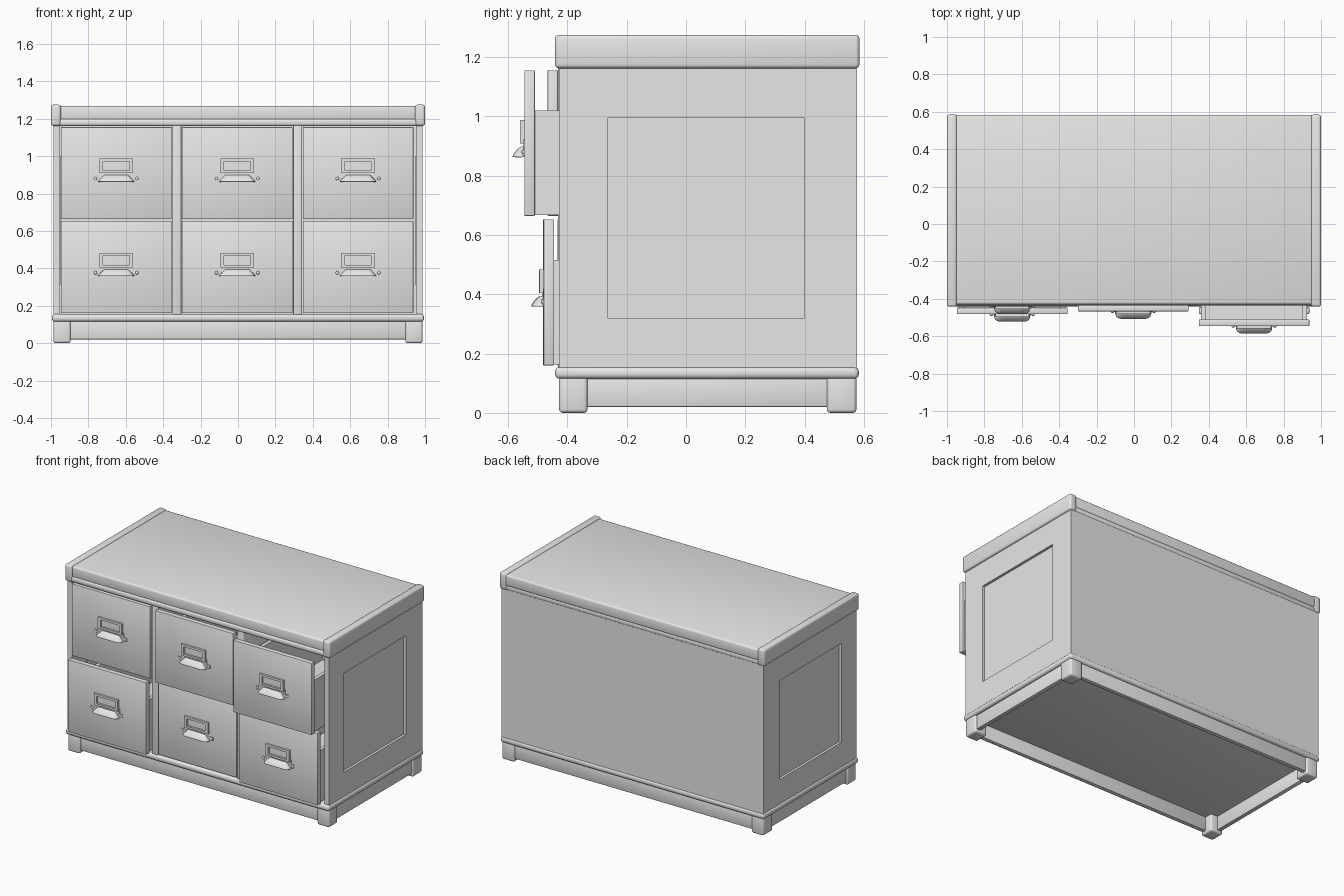
import bpy, bmesh, math

if "Cube" in bpy.data.objects:
    bpy.data.objects.remove(bpy.data.objects["Cube"])

mat = bpy.data.materials.new("light_grey")
mat.diffuse_color = (0.8, 0.8, 0.8, 1)
mat.use_nodes = True
mat.node_tree.nodes["Principled BSDF"].inputs["Base Color"].default_value = mat.diffuse_color


def finish(name, bm):
    bmesh.ops.recalc_face_normals(bm, faces=bm.faces)
    me = bpy.data.meshes.new(name)
    bm.to_mesh(me)
    bm.free()
    me.materials.append(mat)
    ob = bpy.data.objects.new(name, me)
    bpy.context.collection.objects.link(ob)
    bpy.ops.object.select_all(action='DESELECT')
    ob.select_set(True)
    bpy.context.view_layer.objects.active = ob
    bpy.ops.object.shade_smooth_by_angle(angle=math.radians(35))
    return ob


def add_box(bm, x0, x1, y0, y1, z0, z1):
    vs = [bm.verts.new((x, y, z)) for x in (x0, x1) for y in (y0, y1) for z in (z0, z1)]
    for f in ((0, 1, 3, 2), (4, 6, 7, 5), (0, 4, 5, 1), (2, 3, 7, 6), (0, 2, 6, 4), (1, 5, 7, 3)):
        bm.faces.new([vs[i] for i in f])


def box(name, *dims, bevel=0.0, seg=3):
    bm = bmesh.new()
    add_box(bm, *dims)
    if bevel:
        bmesh.ops.bevel(bm, geom=bm.edges[:], offset=bevel, segments=seg,
                        profile=0.5, affect='EDGES')
    return finish(name, bm)


def boxes(name, dims):
    bm = bmesh.new()
    for d in dims:
        add_box(bm, *d)
    return finish(name, bm)


F, B = -0.428, 0.577   # front and back of the carcass

# Base: bead, aprons and feet
box("base_bead", -0.995, 0.995, -0.442, 0.583, 0.115, 0.155, bevel=0.015)
for s, n in ((-1, "front"), (1, "back")):
    y = -0.40 if s < 0 else 0.55
    box(n + "_apron", -0.95, 0.95, y - 0.015, y + 0.015, 0.02, 0.125, bevel=0.005, seg=2)
for s, n in ((-1, "left"), (1, "right")):
    box(n + "_apron", s * 0.96 - 0.015, s * 0.96 + 0.015, -0.40, 0.55, 0.02, 0.125, bevel=0.005, seg=2)
    x0, x1 = sorted((s * 0.895, s * 0.987))
    box(n + "_front_foot", x0, x1, F, -0.332, 0, 0.125, bevel=0.012)
    box(n + "_back_foot", x0, x1, 0.475, B - 0.002, 0, 0.125, bevel=0.012)

# Sides: framed with a recessed panel
for s, n in ((-1, "left"), (1, "right")):
    a, b = sorted((s * 0.953, s * 0.987))
    boxes(n + "_side_frame", [(a, b, F, -0.265, 0.15, 1.17), (a, b, 0.40, B, 0.15, 1.17),
                              (a, b, -0.265, 0.40, 0.15, 0.32), (a, b, -0.265, 0.40, 0.995, 1.17)])
    a, b = sorted((s * 0.95, s * 0.970))
    box(n + "_side_panel", a, b, -0.27, 0.405, 0.31, 1.0)
box("back_panel", -0.985, 0.985, 0.55, B, 0.15, 1.17)
for n, x in (("left", -0.327), ("right", 0.319)):
    box(n + "_divider", x - 0.024, x + 0.024, F - 0.004, 0.55, 0.15, 1.17, bevel=0.006)

# Top: bead, slab and raised side rails
box("top_bead", -0.99, 0.99, -0.437, 0.581, 1.16, 1.20, bevel=0.014)
box("top_slab", -0.96, 0.96, -0.430, 0.583, 1.19, 1.267, bevel=0.012)
for s, n in ((-1, "left"), (1, "right")):
    a, b = sorted((s * 0.947, s * 1.0))
    box(n + "_top_rail", a, b, -0.442, 0.585, 1.162, 1.275, bevel=0.013)


def pull(name, cx, y, z):
    # cup pull: lofted rounded rings, open underneath
    bm = bmesh.new()
    prev = None
    for h, w, d in ((0, 0.097, 0.040), (0.006, 0.094, 0.038), (0.018, 0.082, 0.030), (0.028, 0.072, 0.020), (0.035, 0.064, 0.010)):
        r = min(d, 0.03)
        pts = [(-w, 0)]
        for k in range(5):
            t = math.pi / 2 * k / 4
            pts.append((-w + r - r * math.cos(t), -(d - r) - r * math.sin(t)))
        pts += [(-px, py) for px, py in reversed(pts)]
        ring = [bm.verts.new((cx + px, y + py, z + h)) for px, py in pts]
        if prev:
            for i in range(len(ring) - 1):
                bm.faces.new((prev[i], prev[i + 1], ring[i + 1], ring[i]))
        prev = ring
    bm.faces.new(prev)
    bmesh.ops.remove_doubles(bm, verts=bm.verts, dist=1e-5)
    ob = finish(name, bm)
    m = ob.modifiers.new("thickness", 'SOLIDIFY')
    m.thickness = 0.004


def drawer(name, x0, x1, z0, z1, y):
    cx, m = (x0 + x1) / 2, z0 + 0.20
    back = y + 0.93
    box(name + "_front", x0, x1, y, y + 0.035, z0, z1, bevel=0.003, seg=2)
    a, b, t = x0 + 0.012, x1 - 0.012, z0 + 0.355
    boxes(name + "_box", [(a, a + 0.025, y + 0.03, back, z0 + 0.003, t),
                          (b - 0.025, b, y + 0.03, back, z0 + 0.003, t),
                          (a + 0.025, b - 0.025, y + 0.03, back, z0 + 0.003, z0 + 0.02),
                          (a + 0.025, b - 0.025, back - 0.025, back, z0 + 0.02, t)])
    # label frame with card and lower ears
    w, h, p = 0.090, 0.070, y - 0.014
    boxes(name + "_label_frame", [
        (cx - w, cx - h, p, y, m + 0.045, m + 0.123), (cx + h, cx + w, p, y, m + 0.045, m + 0.123),
        (cx - h, cx + h, p, y, m + 0.108, m + 0.123), (cx - h, cx + h, p, y, m + 0.045, m + 0.058)])
    boxes(name + "_pull_plate", [(cx - 0.097, cx + 0.097, y - 0.003, y, m + 0.005, m + 0.06),
                                 (cx - 0.122, cx + 0.122, y - 0.004, y, m + 0.004, m + 0.028)])
    for s in (-1, 1):
        bm = bmesh.new()
        bmesh.ops.create_uvsphere(bm, u_segments=12, v_segments=8, radius=0.009)
        for v in bm.verts:
            v.co = (cx + s * 0.111 + v.co.x, y - 0.004 + v.co.y * 0.6, m + 0.016 + v.co.z)
        finish(name + "_screw", bm)
    pull(name + "_cup_pull", cx, y, m)


# Drawers, each pulled out by its own amount
cols = (("left", -0.947, -0.355), ("middle", -0.299, 0.291), ("right", 0.347, 0.937))
rows = (("lower", 0.160, 0.653, (-0.482, -0.434, -0.480)),
        ("upper", 0.664, 1.155, (-0.440, -0.467, -0.545)))
for rn, z0, z1, ys in rows:
    for (cn, x0, x1), y in zip(cols, ys):
        drawer(rn + "_" + cn + "_drawer", x0, x1, z0, z1, y)
